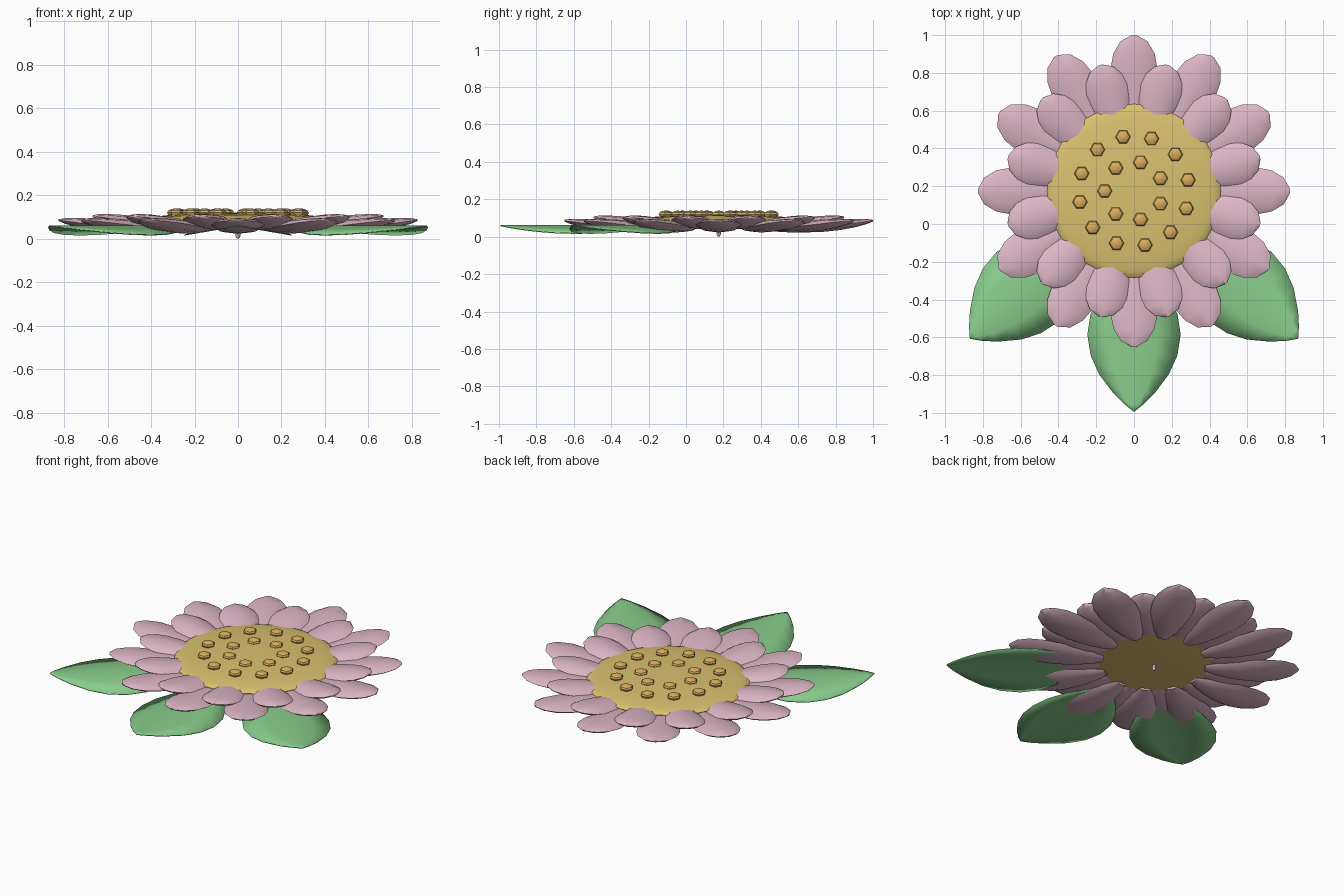
import bpy
import bmesh
from math import sin, cos, pi, radians
from mathutils import Matrix, Vector

cube = bpy.data.objects.get("Cube")
if cube:
    bpy.data.objects.remove(cube)

CENTRE = Vector((0, 0.175, 0))


def material(name, rgb):
    mat = bpy.data.materials.new(name)
    mat.use_nodes = True
    mat.diffuse_color = (*rgb, 1)
    mat.node_tree.nodes["Principled BSDF"].inputs["Base Color"].default_value = (*rgb, 1)
    return mat


pink = material("petal pink", (0.72, 0.47, 0.56))
yellow = material("disc yellow", (0.70, 0.54, 0.16))
amber = material("seed amber", (0.70, 0.42, 0.11))
green = material("leaf green", (0.25, 0.61, 0.26))


def finish(name, bm, mat, angle=40):
    bmesh.ops.recalc_face_normals(bm, faces=bm.faces)
    mesh = bpy.data.meshes.new(name)
    bm.to_mesh(mesh)
    bm.free()
    mesh.materials.append(mat)
    obj = bpy.data.objects.new(name, mesh)
    bpy.context.collection.objects.link(obj)
    bpy.ops.object.select_all(action="DESELECT")
    obj.select_set(True)
    bpy.context.view_layer.objects.active = obj
    bpy.ops.object.shade_smooth_by_angle(angle=radians(angle))
    return obj


def ellipsoid(name, mat, loc, size, segments, rings, turn=0, angle=40):
    bm = bmesh.new()
    bmesh.ops.create_uvsphere(bm, u_segments=segments, v_segments=rings, radius=1)
    place = Matrix.Translation(loc) @ Matrix.Rotation(turn, 4, "Z") @ Matrix.Diagonal((*size, 1))
    bmesh.ops.transform(bm, matrix=place, verts=bm.verts)
    return finish(name, bm, mat, angle)


# Petal outline: fraction along the length, relative width, relative thickness
PETAL = [(0, 0.25, 0.3), (0.12, 0.5, 0.65), (0.3, 0.76, 0.9), (0.5, 0.95, 1),
         (0.67, 1, 0.95), (0.82, 0.88, 0.75), (0.94, 0.57, 0.45), (1, 0.1, 0.15)]


def petal(name, turn, r0, r1, half_width, z0, z1):
    bm = bmesh.new()
    loops = []
    for t, w, h in PETAL:
        z = z0 + (z1 - z0) * t ** 2
        loops.append([bm.verts.new((r0 + (r1 - r0) * t,
                                    half_width * w * cos(k * pi / 4),
                                    z + 0.03 * h * sin(k * pi / 4))) for k in range(8)])
    for a, b in zip(loops, loops[1:]):
        for k in range(8):
            n = (k + 1) % 8
            bm.faces.new((a[k], a[n], b[n], b[k]))
    bm.faces.new(loops[0])
    bm.faces.new(loops[-1])
    bmesh.ops.transform(bm, matrix=Matrix.Translation(CENTRE) @ Matrix.Rotation(turn, 4, "Z"),
                        verts=bm.verts)
    finish(name, bm, pink, 50)


# Two staggered rings of petals
for i in range(12):
    petal("outer_petal", radians(30 * i), 0.29, 0.825, 0.124, 0.046, 0.086)
    petal("inner_petal", radians(30 * i + 15), 0.28, 0.69, 0.112, 0.064, 0.104)

# Flower disc and the small stub beneath it
ellipsoid("flower_disc", yellow, CENTRE + Vector((0, 0, 0.08)), (0.46, 0.46, 0.04), 32, 16)
ellipsoid("stem_stub", pink, CENTRE + Vector((0, 0, 0.02)), (0.012, 0.012, 0.02), 8, 6)

# Seeds in two rings
for count, radius, start in ((12, 0.292, 11.5), (7, 0.155, 180)):
    for i in range(count):
        a = radians(start) + 2 * pi * i / count
        spot = CENTRE + Vector((radius * cos(a), radius * sin(a), 0.12))
        ellipsoid("seed", amber, spot, (0.04, 0.04, 0.02), 6, 6, pi / 6, 30)

# Leaf outline: distance from the flower centre, half width
LEAF = [(0.4, 0.02), (0.47, 0.11), (0.55, 0.18), (0.65, 0.23), (0.76, 0.247),
        (0.87, 0.23), (0.97, 0.185), (1.07, 0.11), (1.13, 0.05), (1.168, 0.002)]


# Creased leaves with a raised midrib
def leaf(name, turn):
    bm = bmesh.new()
    rows = []
    for r, w in LEAF:
        rows.append([bm.verts.new((r, w * s, 0.062 - 0.042 * abs(s) ** 1.2 * w / 0.247))
                     for s in (-1, -0.5, 0, 0.5, 1)])
    for a, b in zip(rows, rows[1:]):
        for k in range(4):
            bm.faces.new((a[k], b[k], b[k + 1], a[k + 1]))
    bmesh.ops.transform(bm, matrix=Matrix.Translation(CENTRE) @ Matrix.Rotation(turn, 4, "Z"),
                        verts=bm.verts)
    obj = finish(name, bm, green)
    solid = obj.modifiers.new("thickness", "SOLIDIFY")
    solid.thickness = 0.005


for name, degrees in (("front_leaf", -90), ("left_leaf", -42), ("right_leaf", -138)):
    leaf(name, radians(degrees))
